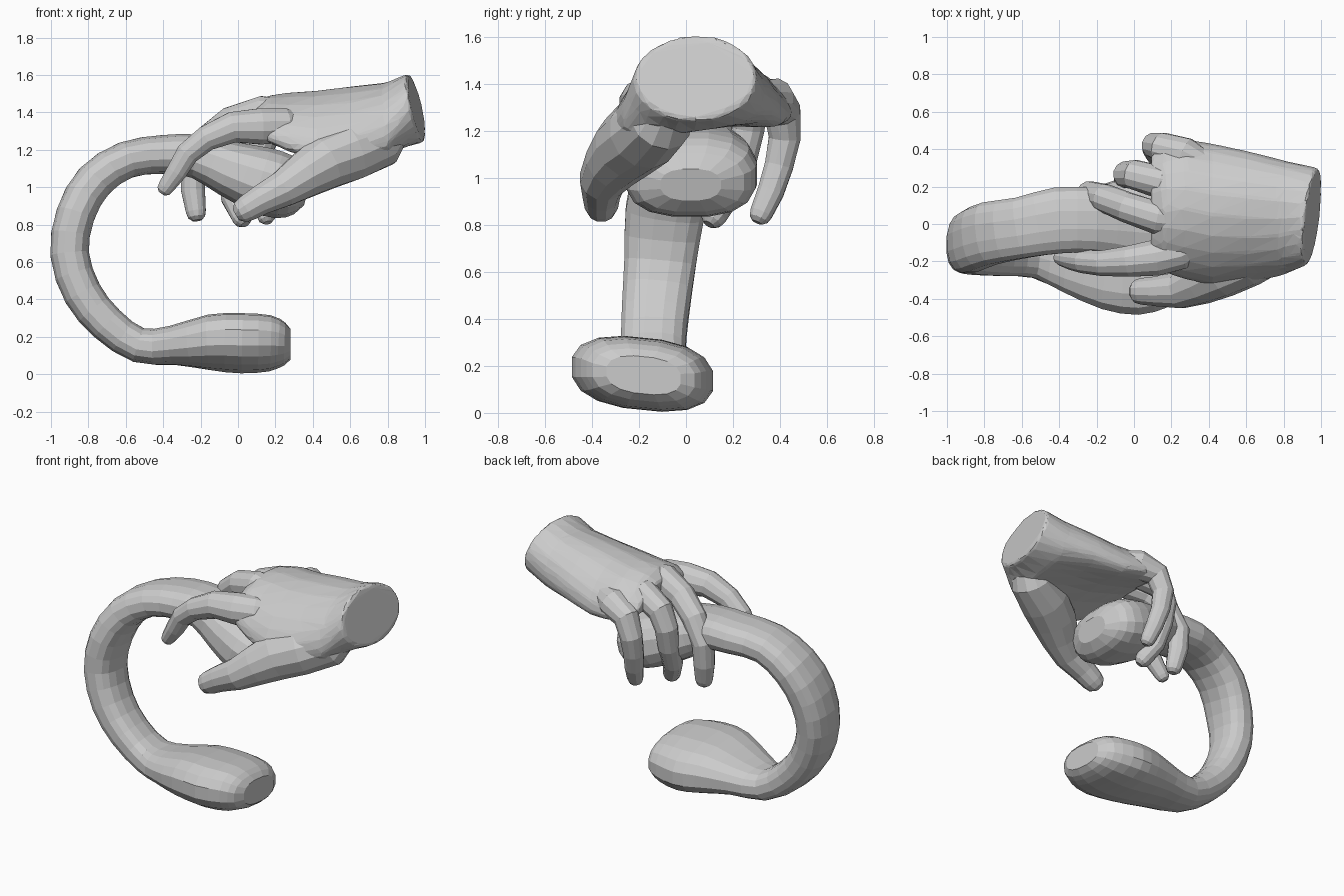
import bpy, bmesh, math
from mathutils import Vector


def skin(name, rings):
    """Bridge closed rings of points and cap both ends."""
    bm = bmesh.new()
    vs = [[bm.verts.new(p) for p in r] for r in rings]
    n = len(rings[0])
    for a, b in zip(vs, vs[1:]):
        for i in range(n):
            j = (i + 1) % n
            bm.faces.new((a[i], a[j], b[j], b[i]))
    bm.faces.new(vs[0])
    bm.faces.new(vs[-1])
    bmesh.ops.recalc_face_normals(bm, faces=bm.faces[:])
    me = bpy.data.meshes.new(name)
    bm.to_mesh(me)
    bm.free()
    ob = bpy.data.objects.new(name, me)
    bpy.context.collection.objects.link(ob)
    return ob


def densify(path):
    """Insert smooth midpoints between inner path stations."""
    out = [path[0]]
    for k in range(len(path) - 1):
        a, b = path[k], path[k + 1]
        if 0 < k < len(path) - 2:
            p, q = path[k - 1], path[k + 2]
            out.append(tuple((9 * (u + v) - w - z) / 16
                             for u, v, w, z in zip(a, b, p, q)))
        out.append(b)
    return out


def rounded(a, power):
    """Superellipse cosine and sine."""
    c, s = math.cos(a), math.sin(a)
    return (math.copysign(abs(c) ** power, c), math.copysign(abs(s) ** power, s))


def tube(name, path, sides, power=1.0):
    """Loft along path of (x, y, z, thickness, width) half sizes."""
    pts = [Vector(p[:3]) for p in path]
    rings = []
    for k, p in enumerate(path):
        t = (pts[min(k + 1, len(pts) - 1)] - pts[max(k - 1, 0)]).normalized()
        side = Vector((0, 1, 0))
        side = (side - t * side.dot(t)).normalized()
        up = t.cross(side)
        ring = []
        for i in range(sides):
            c, s = rounded(2 * math.pi * (i + 0.5) / sides, power)
            ring.append(pts[k] + side * c * p[4] + up * s * p[3])
        rings.append(ring)
    return skin(name, rings)


def finger(name, path):
    """Round finger from (x, y, z, radius), with a rounded tip."""
    a, b = Vector(path[-2][:3]), Vector(path[-1][:3])
    d = (b - a).normalized()
    r = path[-1][3]
    full = [(*p, p[3]) for p in path]
    for f, s in ((0.55, 0.85), (0.9, 0.45)):
        full.append((*(b + d * r * f), r * s, r * s))
    return tube(name, full, 12)


# Curved handle: broad foot, C-shaped bow, bulb in the palm
handle = tube("curved_handle", densify([
    (0.28, -0.18, 0.16, 0.08, 0.16),
    (0.25, -0.18, 0.16, 0.11, 0.22),
    (0.17, -0.18, 0.165, 0.145, 0.27),
    (0.02, -0.185, 0.165, 0.155, 0.305),
    (-0.15, -0.18, 0.17, 0.145, 0.28),
    (-0.35, -0.16, 0.155, 0.105, 0.21),
    (-0.53, -0.14, 0.155, 0.095, 0.15),
    (-0.70, -0.14, 0.27, 0.10, 0.14),
    (-0.83, -0.13, 0.43, 0.105, 0.145),
    (-0.90, -0.11, 0.64, 0.105, 0.155),
    (-0.87, -0.09, 0.85, 0.105, 0.17),
    (-0.77, -0.05, 1.03, 0.105, 0.17),
    (-0.60, -0.02, 1.145, 0.10, 0.165),
    (-0.40, 0.02, 1.175, 0.105, 0.18),
    (-0.22, 0.02, 1.165, 0.12, 0.18),
    (-0.05, 0.02, 1.10, 0.15, 0.23),
    (0.12, 0.02, 1.04, 0.18, 0.28),
    (0.25, 0.02, 1.0, 0.175, 0.28),
    (0.33, 0.02, 0.98, 0.13, 0.23),
    (0.37, 0.02, 0.97, 0.07, 0.13)]), 16, 0.8)
# The foot leans down towards the back
for v in handle.data.vertices:
    if v.co.z < 0.4:
        w = min(1, max(0, (v.co.x + 0.5) / 0.4))
        v.co.z = max(0, v.co.z - 0.1 * w * (v.co.y + 0.18))

# Wrist and arched palm: x, mid y, half width, mid z, half thickness, arch, tilt, lean
rings = []
for x, yc, w, zc, t, arch, tilt, lean in [
        (0.955, 0.04, 0.26, 1.425, 0.185, 0.0, 0.0, 1.0),
        (0.80, 0.03, 0.305, 1.375, 0.18, 0.06, 0.045, 0.5),
        (0.60, 0.035, 0.355, 1.37, 0.165, 0.11, 0.055, 0.2),
        (0.42, 0.05, 0.38, 1.365, 0.15, 0.13, 0.04, 0.0),
        (0.27, 0.08, 0.375, 1.375, 0.13, 0.12, 0.025, 0.0),
        (0.16, 0.08, 0.34, 1.385, 0.105, 0.10, 0.01, 0.0),
        (0.09, 0.08, 0.29, 1.38, 0.06, 0.07, 0.01, 0.0)]:
    ring = []
    for i in range(24):
        c, s = rounded(2 * math.pi * i / 24, 1.0 if x > 0.9 else 0.88)
        y, z = yc + w * c, zc + t * s - arch * c * c + tilt * c
        ring.append((x + lean * (0.12 * (y - yc) - 0.22 * (z - zc)), y, z))
    rings.append(ring)
hand = skin("hand", rings)
parts = [hand]

# Thumb with its fleshy base
parts.append(finger("thumb", [
    (0.88, -0.04, 1.38, 0.08), (0.76, -0.11, 1.24, 0.14),
    (0.60, -0.18, 1.19, 0.16), (0.46, -0.25, 1.13, 0.15),
    (0.35, -0.31, 1.06, 0.125), (0.24, -0.355, 0.99, 0.10),
    (0.12, -0.36, 0.93, 0.082), (0.045, -0.36, 0.885, 0.073)]))

# Four curled fingers
for name, path in {
    "index_finger": [(0.40, -0.08, 1.33, 0.05), (0.25, -0.15, 1.33, 0.095),
                     (0.12, -0.18, 1.325, 0.10),
                     (-0.03, -0.20, 1.32, 0.085), (-0.17, -0.21, 1.26, 0.07),
                     (-0.27, -0.20, 1.18, 0.064), (-0.33, -0.19, 1.08, 0.057),
                     (-0.385, -0.18, 1.00, 0.045)],
    "middle_finger": [(0.36, 0.0, 1.38, 0.07), (0.13, 0.03, 1.40, 0.09),
                      (-0.04, 0.09, 1.35, 0.082), (-0.16, 0.14, 1.26, 0.076),
                      (-0.24, 0.16, 1.12, 0.07), (-0.24, 0.15, 0.98, 0.066),
                      (-0.225, 0.13, 0.87, 0.055)],
    "ring_finger": [(0.36, 0.18, 1.37, 0.07), (0.15, 0.22, 1.37, 0.09),
                    (0.0, 0.265, 1.31, 0.08), (-0.04, 0.265, 1.21, 0.072),
                    (-0.04, 0.235, 1.07, 0.067), (-0.03, 0.18, 0.94, 0.062),
                    (0.02, 0.12, 0.84, 0.055)],
    "little_finger": [(0.45, 0.28, 1.35, 0.06), (0.27, 0.37, 1.33, 0.095),
                      (0.15, 0.41, 1.28, 0.08), (0.11, 0.42, 1.17, 0.07),
                      (0.11, 0.395, 1.05, 0.063), (0.13, 0.36, 0.94, 0.058),
                      (0.15, 0.32, 0.85, 0.05)],
}.items():
    parts.append(finger(name, path))

# Fuse the hand into one skin, then reduce it to flat facets
for ob in bpy.context.view_layer.objects:
    ob.select_set(ob in parts)
bpy.context.view_layer.objects.active = hand
bpy.ops.object.join()
fuse = hand.modifiers.new("fuse", 'REMESH')
fuse.mode = 'VOXEL'
fuse.voxel_size = 0.014
relax = hand.modifiers.new("relax", 'SMOOTH')
relax.factor = 0.5
relax.iterations = 8
facets = hand.modifiers.new("facets", 'DECIMATE')
facets.ratio = 0.035
